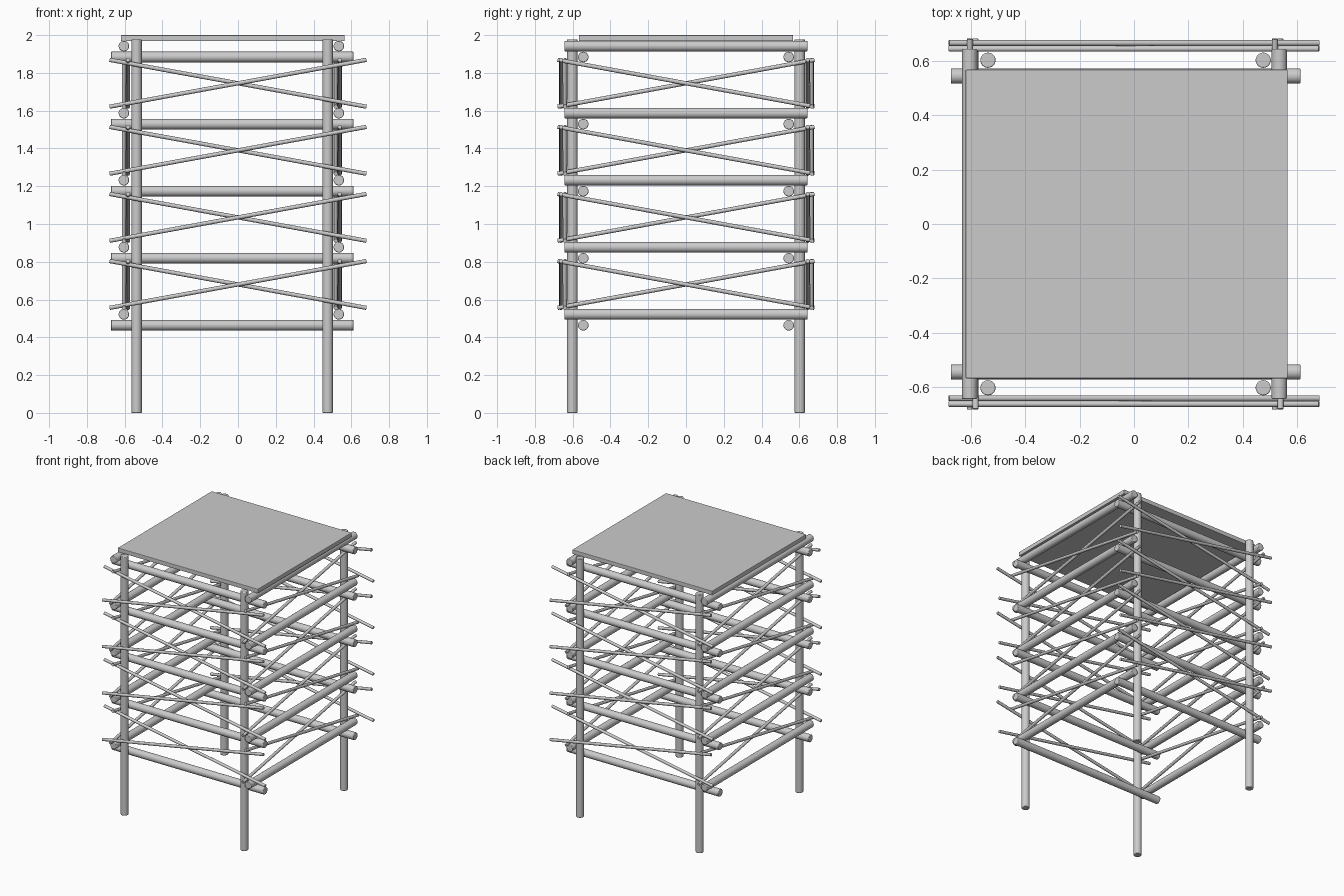
import bpy
from mathutils import Vector

if "Cube" in bpy.data.objects:
    bpy.data.objects.remove(bpy.data.objects["Cube"])


def rod(name, a, b, radius, bevel=0.0, sides=24):
    """Round pole running from point a to point b."""
    a, b = Vector(a), Vector(b)
    d = b - a
    bpy.ops.mesh.primitive_cylinder_add(vertices=sides, radius=radius, depth=d.length,
                                        location=(a + b) / 2)
    ob = bpy.context.object
    ob.name = name
    ob.rotation_euler = d.to_track_quat('Z', 'Y').to_euler()
    if bevel:
        m = ob.modifiers.new("soft_ends", 'BEVEL')
        m.width = bevel
        m.segments = 2
        m.limit_method = 'ANGLE'
        m.angle_limit = 1.0
    bpy.ops.object.shade_smooth_by_angle()
    return ob


R = 0.028        # pole radius
THIN = 0.011     # brace radius
STEP = 0.355     # level spacing

# Four corner posts
for x in (-0.537, 0.475):
    for y in (-0.602, 0.602):
        rod("corner_post", (x, y, 0), (x, y, 1.978), R, 0.004)

# Horizontal rails, five levels on all four sides
for i in range(5):
    z = 0.464 + i * STEP
    for y in (-0.544, 0.544):
        rod("long_rail", (-0.673, y, z), (0.612, y, z), R, 0.004)
    z += 0.058
    for x in (-0.604, 0.534):
        rod("side_rail", (x, -0.643, z), (x, 0.643, z), R, 0.004)

# Crossed thin braces between the levels
E, H = 0.68, 0.124
for i in range(4):
    z = 0.68 + i * STEP
    for y0 in (-0.651, 0.655):
        for s in (-1, 1):
            y = y0 + s * 0.0105
            rod("front_back_brace", (-E, y, z + s * H), (E, y, z - s * H), THIN, sides=16)
    for x0 in (-0.593, 0.528):
        for s in (-1, 1):
            x = x0 + s * 0.0105
            rod("side_brace", (x, -E, z + s * H), (x, E, z - s * H), THIN, sides=16)

# Flat platform on top
bpy.ops.mesh.primitive_cube_add(size=1, location=(-0.027, 0, 1.984))
top = bpy.context.object
top.name = "platform"
top.scale = (1.184, 1.134, 0.032)
bpy.ops.object.transform_apply(location=False, rotation=False, scale=True)
m = top.modifiers.new("soft_edges", 'BEVEL')
m.width = 0.003
m.segments = 2
